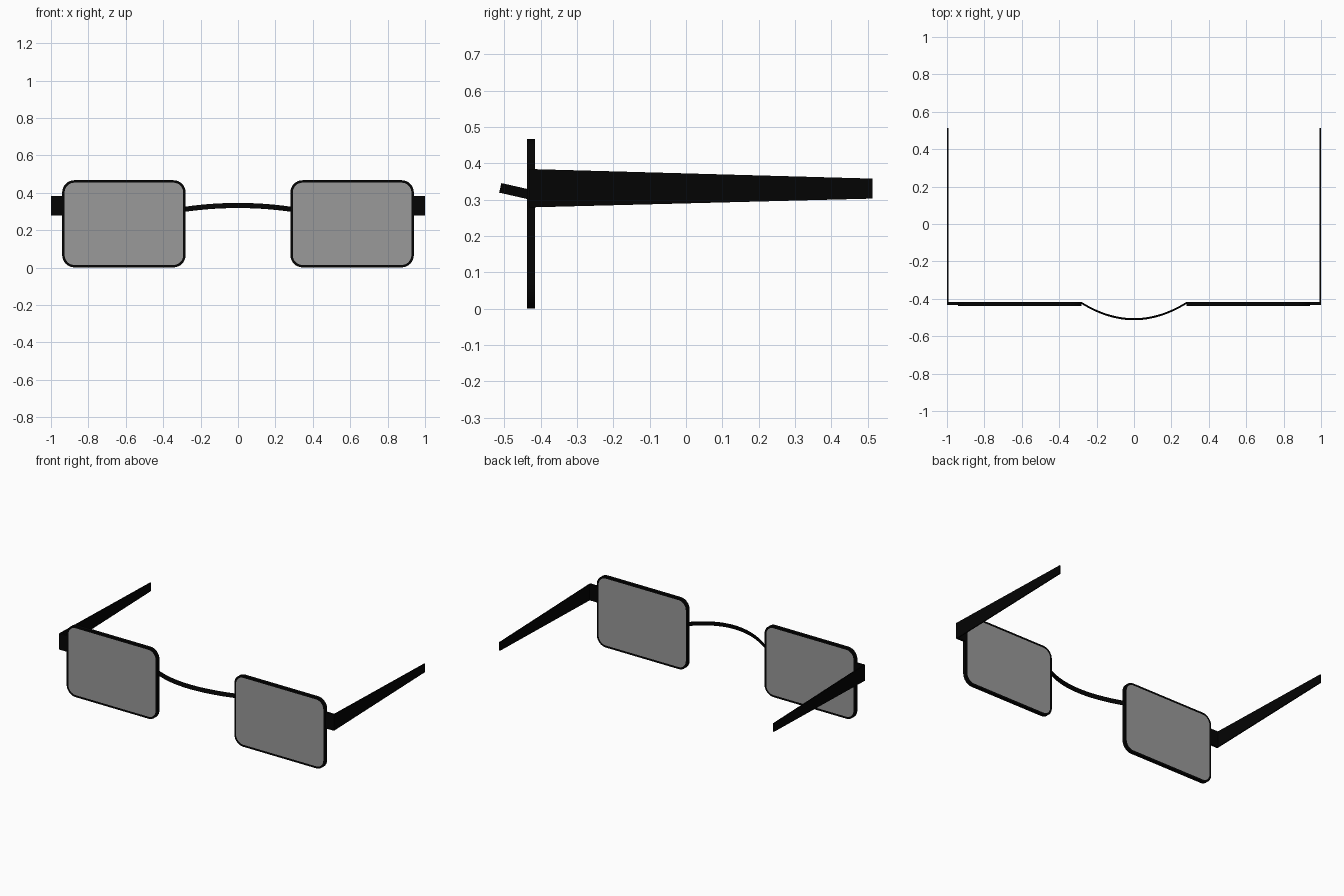
import bpy, bmesh
from math import cos, sin, pi

if "Cube" in bpy.data.objects:
    bpy.data.objects.remove(bpy.data.objects["Cube"])


def material(name, color):
    m = bpy.data.materials.new(name)
    m.diffuse_color = color
    m.use_nodes = True
    m.node_tree.nodes["Principled BSDF"].inputs["Base Color"].default_value = m.diffuse_color
    return m


BLACK = material("black_plastic", (0.001, 0.001, 0.001, 1))
TINT = material("tinted_glass", (0.32, 0.32, 0.32, 1))


def make(name, bm, mat):
    bmesh.ops.recalc_face_normals(bm, faces=bm.faces)
    me = bpy.data.meshes.new(name)
    bm.to_mesh(me)
    bm.free()
    me.materials.append(mat)
    ob = bpy.data.objects.new(name, me)
    bpy.context.collection.objects.link(ob)
    return ob


def rounded_rect(cx, cz, w, h, r, n=8):
    pts = []
    for k, (sx, sz) in enumerate([(1, 1), (-1, 1), (-1, -1), (1, -1)]):
        for i in range(n + 1):
            a = (k + i / n) * pi / 2
            pts.append((cx + sx * (w / 2 - r) + r * cos(a),
                        cz + sz * (h / 2 - r) + r * sin(a)))
    return pts


def bridge_rings(bm, rings, closed):
    n = len(rings)
    for a in range(n if closed else n - 1):
        p, q = rings[a], rings[(a + 1) % n]
        for i in range(len(p)):
            j = (i + 1) % len(p)
            bm.faces.new((p[i], p[j], q[j], q[i]))


def ring(bm, pts, y):
    return [bm.verts.new((x, y, z)) for x, z in pts]


def prism(name, front, yf, back, yb, mat):
    # closed solid between two matching outlines
    bm = bmesh.new()
    f, b = ring(bm, front, yf), ring(bm, back, yb)
    bm.faces.new(f)
    bm.faces.new(b)
    bridge_rings(bm, [f, b], False)
    return make(name, bm, mat)


def rect(x0, x1, z0, z1):
    return [(x0, z0), (x1, z0), (x1, z1), (x0, z1)]


def smooth(ob):
    bpy.ops.object.select_all(action='DESELECT')
    ob.select_set(True)
    bpy.context.view_layer.objects.active = ob
    bpy.ops.object.shade_smooth_by_angle()


YF, YB = -0.438, -0.416
for side, s in (("left", -1), ("right", 1)):
    outer = rounded_rect(s * 0.61, 0.234, 0.66, 0.466, 0.065)
    inner = rounded_rect(s * 0.61, 0.234, 0.634, 0.440, 0.052)

    # rim: closed frame around the lens
    bm = bmesh.new()
    bridge_rings(bm, [ring(bm, outer, YF), ring(bm, inner, YF),
                      ring(bm, inner, YB), ring(bm, outer, YB)], True)
    smooth(make(side + "_rim", bm, BLACK))

    # lens: fills the full rim depth
    smooth(prism(side + "_lens", inner, YF, inner, YB, TINT))

    # hinge block joining rim to temple
    h = rect(s * 0.935, s, 0.279, 0.384)
    prism(side + "_hinge", h, -0.432, h, -0.418, BLACK)

    # temple: thin arm tapering to the back
    xi = s * 0.993
    prism(side + "_temple", rect(xi, s, 0.279, 0.384), -0.418,
          rect(xi, s, 0.303, 0.358), 0.514, BLACK)

# nose bridge: flat tilted band bowing forward and up
bm = bmesh.new()
N = 24
rings = []
for i in range(N + 1):
    t = -1 + 2 * i / N
    x, y, z = 0.282 * t, -0.509 + 0.088 * t * t, 0.332 - 0.020 * t * t
    rings.append([bm.verts.new((x, y + 0.225 * u + 0.974 * v, z + 0.974 * u - 0.225 * v))
                  for u, v in [(-0.0135, -0.0025), (0.0135, -0.0025),
                               (0.0135, 0.0025), (-0.0135, 0.0025)]])
bridge_rings(bm, rings, False)
bm.faces.new(rings[0])
bm.faces.new(rings[-1])
smooth(make("nose_bridge", bm, BLACK))
